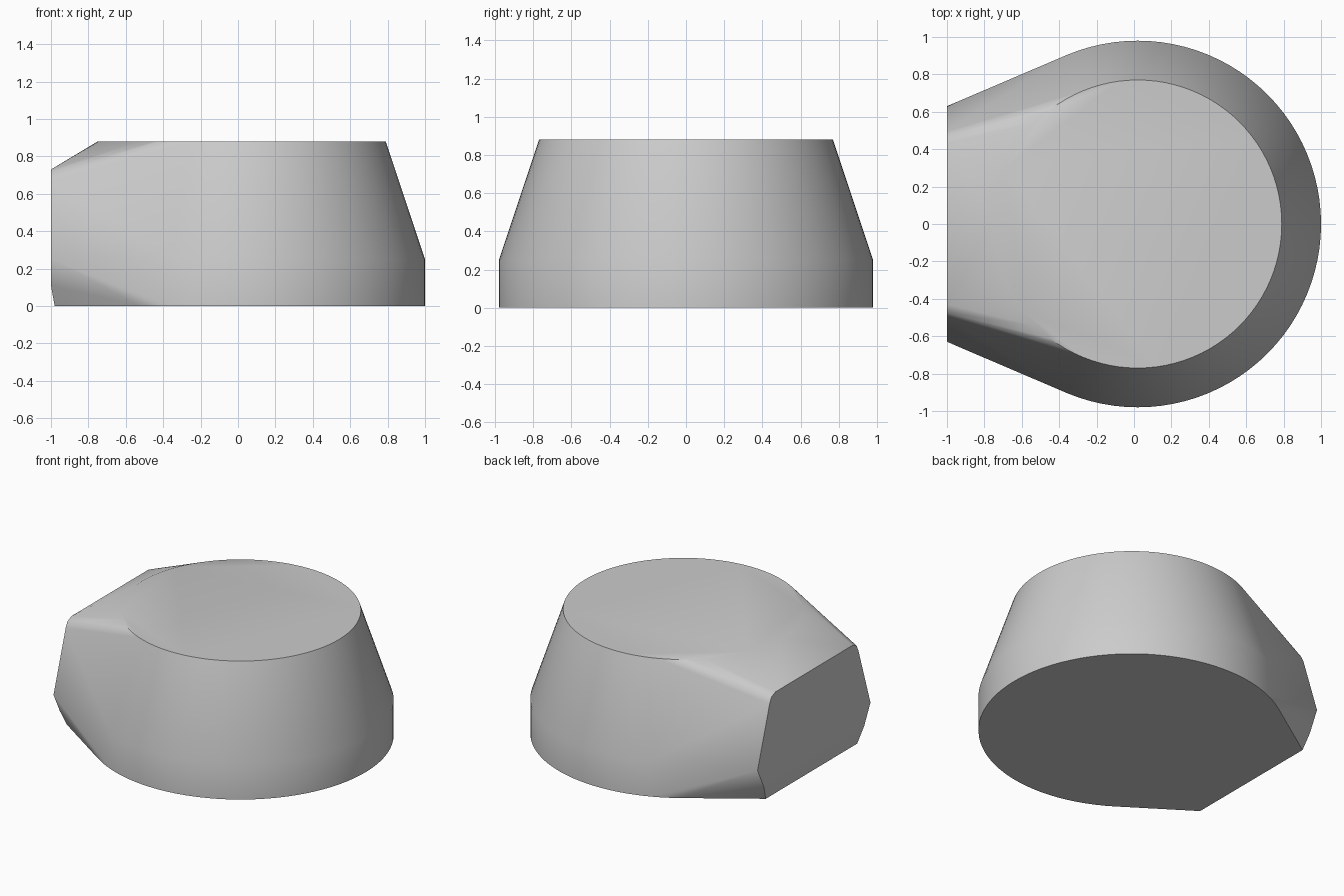
import bpy, bmesh, math

cube = bpy.data.objects.get("Cube")
if cube:
    bpy.data.objects.remove(cube, do_unlink=True)

grey = bpy.data.materials.new("plain_grey")
grey.use_nodes = True
colour = (0.6, 0.6, 0.6, 1)
grey.diffuse_color = colour
grey.node_tree.nodes["Principled BSDF"].inputs["Base Color"].default_value = colour

SEGMENTS = 96
CENTRE_X = 0.02
bm = bmesh.new()

# Round body: short upright wall, then a taper to the flat top
for radius, z in ((0.98, 0), (0.98, 0.25), (0.77, 0.88)):
    for i in range(SEGMENTS):
        a = math.tau * i / SEGMENTS
        bm.verts.new((CENTRE_X + radius * math.cos(a), radius * math.sin(a), z))

# Flat end pad, mirrored across y
pad = ((-0.98, 0.51, 0), (-1, 0.56, 0.11), (-1, 0.63, 0.25),
       (-1, 0.495, 0.67), (-1, 0.475, 0.71), (-1, 0.43, 0.73))
for x, y, z in pad:
    for side in (1, -1):
        bm.verts.new((x, side * y, z))

# Skin blending the round body into the pad
hull = bmesh.ops.convex_hull(bm, input=bm.verts[:])
loose = {v for v in hull["geom_interior"] if isinstance(v, bmesh.types.BMVert)}
loose |= {v for v in bm.verts if not v.link_faces}
bmesh.ops.delete(bm, geom=list(loose), context='VERTS')
bmesh.ops.dissolve_limit(bm, angle_limit=math.radians(0.3),
                         verts=bm.verts[:], edges=bm.edges[:])
bmesh.ops.recalc_face_normals(bm, faces=bm.faces[:])

mesh = bpy.data.meshes.new("tapered_body")
bm.to_mesh(mesh)
bm.free()
mesh.materials.append(grey)
body = bpy.data.objects.new("tapered_body", mesh)
bpy.context.collection.objects.link(body)

# Soft sides, crisp rims
bpy.ops.object.select_all(action='DESELECT')
body.select_set(True)
bpy.context.view_layer.objects.active = body
bpy.ops.object.shade_smooth_by_angle(angle=math.radians(35))
